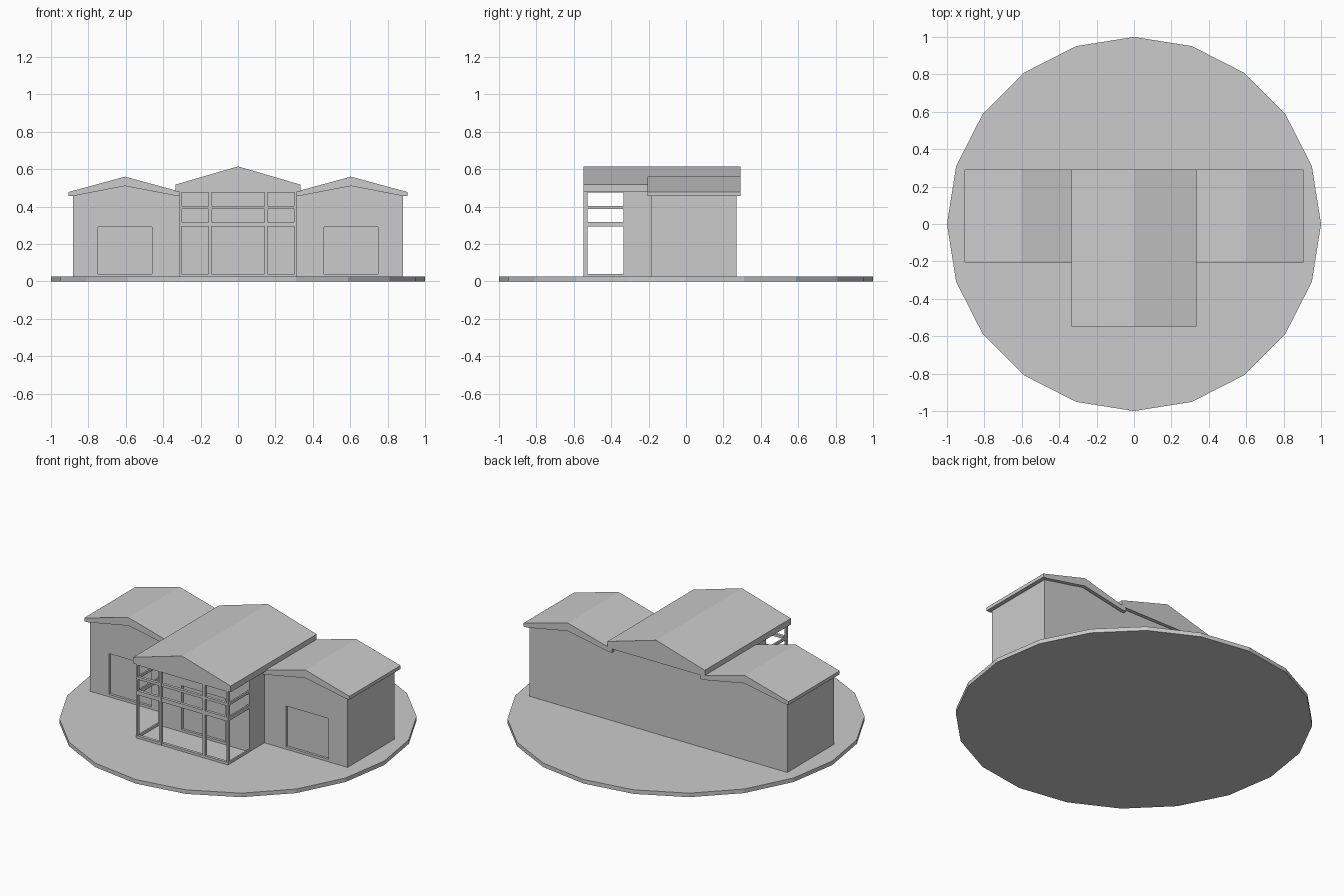
import bpy, bmesh, math

if "Cube" in bpy.data.objects:
    bpy.data.objects.remove(bpy.data.objects["Cube"])


def make_object(name, bm):
    bmesh.ops.recalc_face_normals(bm, faces=bm.faces)
    mesh = bpy.data.meshes.new(name)
    bm.to_mesh(mesh)
    bm.free()
    ob = bpy.data.objects.new(name, mesh)
    bpy.context.collection.objects.link(ob)
    return ob


def prism(name, profile, y0, y1, cx=0.0):
    """Extrude an x-z profile along y."""
    bm = bmesh.new()
    face = bm.faces.new([bm.verts.new((x + cx, y0, z)) for x, z in profile])
    ext = bmesh.ops.extrude_face_region(bm, geom=[face])
    verts = [v for v in ext["geom"] if isinstance(v, bmesh.types.BMVert)]
    bmesh.ops.translate(bm, verts=verts, vec=(0, y1 - y0, 0))
    return make_object(name, bm)


def box(name, x0, x1, y0, y1, z0, z1):
    return prism(name, [(x0, z0), (x1, z0), (x1, z1), (x0, z1)], y0, y1)


def recess(wall, x0, x1, y, z0, z1, depth=0.015):
    """Cut a shallow door recess into a front wall."""
    cutter = box(wall.name + "_door_cutter", x0, x1, y - 0.05, y + depth, z0, z1)
    cutter.hide_render = True
    cutter.hide_set(True)
    mod = wall.modifiers.new("door_recess", "BOOLEAN")
    mod.operation = "DIFFERENCE"
    mod.object = cutter


FLOOR, BACK, FRONT, HALL = 0.025, 0.27, -0.547, -0.335

# Round base plate
bm = bmesh.new()
ring = [bm.verts.new((math.sin(i * math.pi / 10), math.cos(i * math.pi / 10), 0))
        for i in range(20)]
face = bm.faces.new(ring)
ext = bmesh.ops.extrude_face_region(bm, geom=[face])
bmesh.ops.translate(bm, vec=(0, 0, FLOOR),
                    verts=[v for v in ext["geom"] if isinstance(v, bmesh.types.BMVert)])
make_object("base_plate", bm)

# Central hall and its solid gable roof
hall = box("hall_walls", -0.312, 0.312, HALL, BACK, FLOOR, 0.481)
recess(hall, -0.15, 0.15, HALL, 0.04, 0.31)
prism("hall_roof", [(-0.333, 0.48), (0.333, 0.48), (0.333, 0.518),
                    (0, 0.615), (-0.333, 0.518)], FRONT, 0.292)

# Side wings with garage doors and tapered gable roofs
wing_profile = [(-0.277, FLOOR), (0.293, FLOOR), (0.293, 0.458),
                (0.277, 0.46), (0, 0.512), (-0.277, 0.46)]
roof_profile = [(-0.302, 0.457), (-0.277, 0.457), (0, 0.51), (0.277, 0.457),
                (0.302, 0.457), (0.302, 0.478), (0, 0.56), (-0.302, 0.478)]
for side, s in (("left", -1), ("right", 1)):
    cx = 0.604 * s
    profile = [(-s * x, z) for x, z in wing_profile]
    wing = prism(side + "_wing_walls", profile, -0.188, BACK, cx)
    recess(wing, cx - 0.145, cx + 0.145, -0.188, 0.04, 0.292)
    prism(side + "_wing_roof", roof_profile, -0.206, 0.292, cx)

# Open porch frame: posts
for i, (x, w) in enumerate(((-0.309, 0.006), (-0.15, 0.008), (0.15, 0.008), (0.309, 0.006))):
    box(f"porch_post_{i + 1}", x - w, x + w, FRONT, -0.527, FLOOR, 0.481)

# Open porch frame: front and side rails
for i, (z0, z1) in enumerate(((FLOOR, 0.04), (0.293, 0.318), (0.388, 0.404), (0.476, 0.481))):
    box(f"porch_front_rail_{i + 1}", -0.31, 0.31, FRONT + 0.001, -0.528, z0, z1)
    for side, s in (("left", -1), ("right", 1)):
        xs = sorted((0.304 * s, 0.314 * s))
        box(f"porch_{side}_rail_{i + 1}", xs[0], xs[1], -0.53, HALL, z0, z1)
